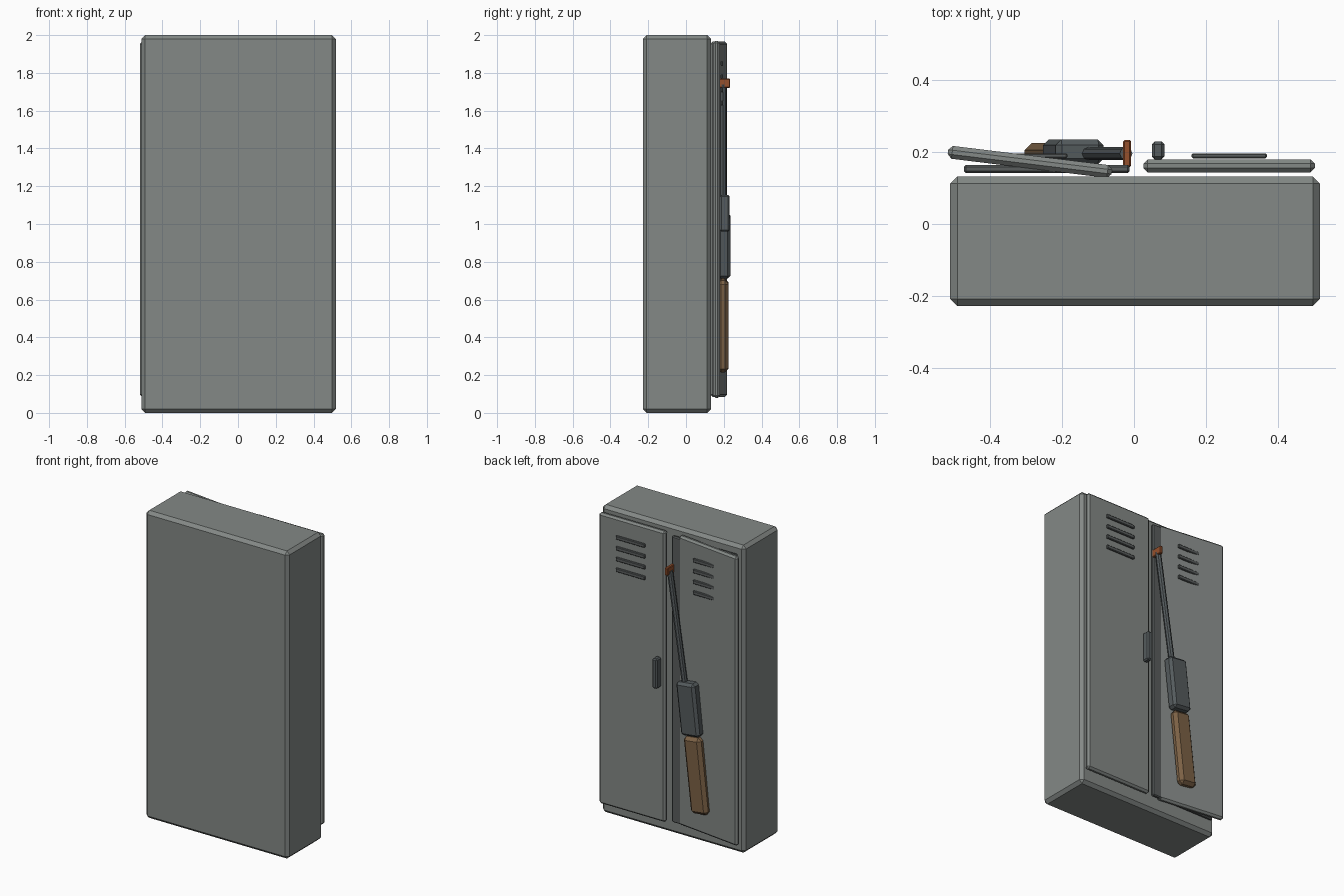
import bpy, math
from mathutils import Vector

if "Cube" in bpy.data.objects:
    bpy.data.objects.remove(bpy.data.objects["Cube"])


def material(name, rgb):
    m = bpy.data.materials.new(name)
    m.diffuse_color = (*rgb, 1)
    m.use_nodes = True
    m.node_tree.nodes["Principled BSDF"].inputs["Base Color"].default_value = m.diffuse_color
    return m


PAINT = material("painted_metal", (0.23, 0.25, 0.24))
DARK = material("dark_metal", (0.10, 0.11, 0.11))
STEEL = material("gun_steel", (0.09, 0.105, 0.11))
WOOD = material("wood", (0.20, 0.12, 0.06))
ORANGE = material("rust_orange", (0.30, 0.08, 0.025))


def finish(ob, name, mat, bevel):
    ob.name = name
    ob.data.materials.append(mat)
    if bevel:
        mod = ob.modifiers.new("chamfer", 'BEVEL')
        mod.width = bevel
        mod.segments = 1
    return ob


def box(name, center, size, mat, bevel=0.0, rot=(0, 0, 0)):
    bpy.ops.mesh.primitive_cube_add(size=1, location=center,
                                    rotation=[math.radians(a) for a in rot])
    ob = bpy.context.object
    ob.scale = size
    bpy.ops.object.transform_apply(location=False, rotation=False, scale=True)
    return finish(ob, name, mat, bevel)


def rod(name, a, b, radius, mat, sides=8):
    a, b = Vector(a), Vector(b)
    bpy.ops.mesh.primitive_cylinder_add(vertices=sides, radius=radius,
                                        depth=(b - a).length, location=(a + b) / 2)
    ob = bpy.context.object
    ob.rotation_euler = (b - a).to_track_quat('Z', 'Y').to_euler()
    return finish(ob, name, mat, 0)


# Cabinet body and the dark opening behind the ajar door
box("cabinet_body", (0.003, -0.048, 1.0), (1.03, 0.361, 2.0), PAINT, 0.02)
box("dark_interior", (-0.243, 0.153, 1.02), (0.462, 0.023, 1.86), DARK, 0.006)

# Doors: one shut, one slightly ajar
box("closed_door", (0.265, 0.162, 1.025), (0.478, 0.036, 1.89), PAINT, 0.012)
box("ajar_door", (-0.29, 0.173, 1.025), (0.46, 0.036, 1.88), PAINT, 0.012, (0, 0, -7))
box("door_handle", (0.067, 0.205, 1.057), (0.035, 0.05, 0.195), STEEL, 0.008)

# Vent slats on both doors
for side, x in (("closed", 0.265), ("ajar", -0.29)):
    for i in range(4):
        box(f"{side}_door_vent_{i + 1}", (x, 0.19, 1.85 - 0.07 * i),
            (0.21, 0.014, 0.025), DARK, 0.004)

# Rifle leaning against the doors
box("rifle_stock", (-0.217, 0.196, 0.463), (0.125, 0.06, 0.49), WOOD, 0.02, (0, 6.5, 0))
box("rifle_receiver", (-0.169, 0.201, 0.885), (0.135, 0.069, 0.34), STEEL, 0.016, (0, 6.5, 0))
rod("rifle_barrel", (-0.13, 0.196, 1.03), (-0.022, 0.196, 1.74), 0.018, STEEL)
box("front_sight", (-0.019, 0.196, 1.745), (0.022, 0.075, 0.05), ORANGE, 0.004)
